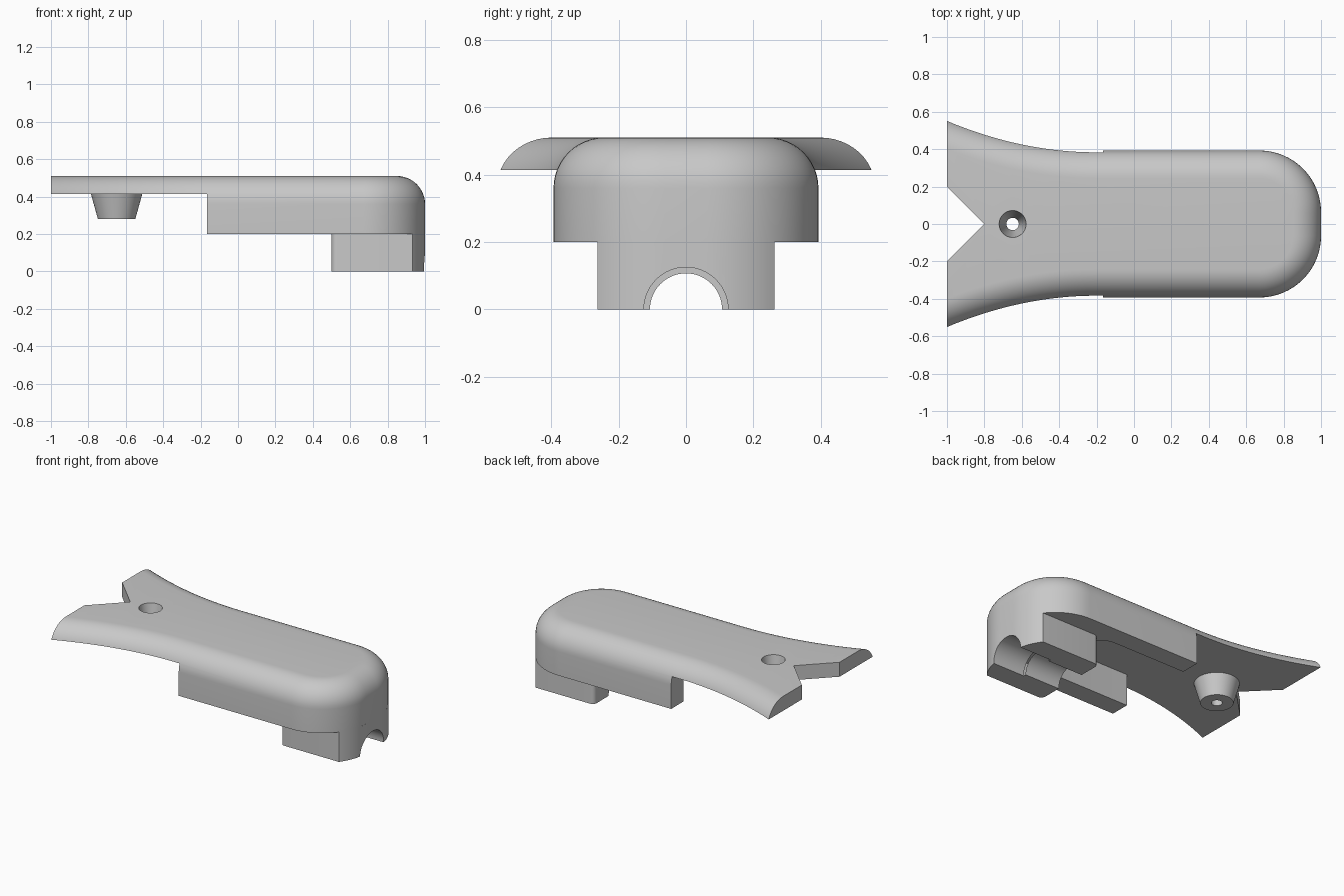
import bpy, bmesh, math

old = bpy.data.objects.get("Cube")
if old:
    bpy.data.objects.remove(old, do_unlink=True)

grey = bpy.data.materials.new("plain grey")
grey.use_nodes = True
colour = (0.58, 0.58, 0.58, 1)
grey.diffuse_color = colour
grey.node_tree.nodes["Principled BSDF"].inputs["Base Color"].default_value = colour

HALF, CORNER, FILLET, TOP = 0.393, 0.33, 0.15, 0.51
FLOOR, PLATE, STEP, INNER = 0.2, 0.413, -0.165, 0.263
HOLE_X = -0.649


def loft(name, rings):
    """Closed solid through rings of equal point count."""
    bm = bmesh.new()
    loops = [[bm.verts.new(p) for p in ring] for ring in rings]
    n = len(loops[0])
    for a, b in zip(loops, loops[1:]):
        for i in range(n):
            j = (i + 1) % n
            bm.faces.new((a[i], a[j], b[j], b[i]))
    bm.faces.new(loops[0][::-1])
    bm.faces.new(loops[-1])
    bmesh.ops.recalc_face_normals(bm, faces=bm.faces)
    mesh = bpy.data.meshes.new(name)
    bm.to_mesh(mesh)
    bm.free()
    mesh.materials.append(grey)
    ob = bpy.data.objects.new(name, mesh)
    bpy.context.collection.objects.link(ob)
    return ob


def prism(name, profile, z0, z1):
    return loft(name, [[(x, y, z) for x, y in profile] for z in (z0, z1)])


def cone(name, levels, n=48):
    """Round solid about the screw hole; levels are (radius, z)."""
    turn = [math.tau * i / n for i in range(n)]
    return loft(name, [[(HOLE_X + r * math.cos(t), r * math.sin(t), z)
                        for t in turn] for r, z in levels])


def tunnel(name, r, x0, x1, n=64):
    turn = [math.tau * i / n for i in range(n)]
    return loft(name, [[(x, r * math.cos(t), r * math.sin(t)) for t in turn]
                       for x in (x0, x1)])


def arc(cx, cy, r, a0, a1, n=12):
    return [(cx + r * math.cos(a0 + (a1 - a0) * i / n),
             cy + r * math.sin(a0 + (a1 - a0) * i / n)) for i in range(n + 1)]


def mirrored(half):
    """Complete a +y half profile with its mirror image."""
    return half + [(x, -y) for x, y in reversed(half)]


def carve(ob, cutters):
    for c in cutters:
        c.hide_render = True
        m = ob.modifiers.new("cut", "BOOLEAN")
        m.operation, m.solver, m.object = "DIFFERENCE", "EXACT", c
    bpy.context.view_layer.update()
    graph = bpy.context.evaluated_depsgraph_get()
    mesh = bpy.data.meshes.new_from_object(ob.evaluated_get(graph))
    ob.modifiers.clear()
    ob.data = mesh


def outline(d):
    """Flared plan with a round-cornered end, inset by d."""
    half = []
    for i in range(17):
        x = -1 + 0.8 * i / 16
        run = -0.2 - x
        slope = run / 1.9
        half.append((x, HALF + run * slope / 2 - d * math.hypot(1, slope)))
    half += arc(1 - CORNER, HALF - CORNER, CORNER - d, math.pi / 2, 0, 16)
    return mirrored(half)


# Main shell: straight wall, then a quarter-round top edge
rings = [[(x, y, FLOOR) for x, y in outline(0)]]
for k in range(13):
    t = math.pi / 2 * k / 12
    z = TOP - FILLET + FILLET * math.sin(t)
    rings.append([(x, y, z) for x, y in outline(FILLET * (1 - math.cos(t)))])
shell = loft("handle_shell", rings)

# Underside pocket, tail notch and screw hole
r = 0.13
pocket = prism("pocket_cutter", mirrored(
    [(-1.2, 0.8), (STEP, 0.8), (STEP, INNER)]
    + arc(0.5 - r, INNER - r, r, math.pi / 2, 0)), 0, PLATE)
notch = prism("notch_cutter", [(-1.2, -0.4), (-0.8, 0), (-1.2, 0.4)], 0, 1)
hole = cone("hole_cutter", [(0.033, 0.2), (0.033, 0.28), (0.072, TOP), (0.072, 0.6)])
carve(shell, [pocket, notch, hole])

# Tapered screw boss
boss = cone("screw_boss", [(0.1, 0.28), (0.137, PLATE)])
carve(boss, [hole])

# Lower block with a stepped round channel
r = 0.03
a = math.asin((INNER - HALF + CORNER) / CORNER)
block = prism("clamp_block", mirrored(
    arc(0.5 + r, INNER - r, r, math.pi, math.pi / 2, 6)
    + arc(1 - CORNER, HALF - CORNER, CORNER, a, 0)), 0, FLOOR)
bore = tunnel("bore_cutter", 0.107, 0.3, 1.2)
counterbore = tunnel("counterbore_cutter", 0.125, 0.76, 1.2)
carve(block, [bore, counterbore])

for c in (pocket, notch, hole, bore, counterbore):
    bpy.data.objects.remove(c, do_unlink=True)

# Smooth curves, crisp edges
bpy.ops.object.select_all(action="DESELECT")
for ob in (shell, boss, block):
    ob.select_set(True)
bpy.context.view_layer.objects.active = shell
bpy.ops.object.shade_smooth_by_angle(angle=math.radians(30))
